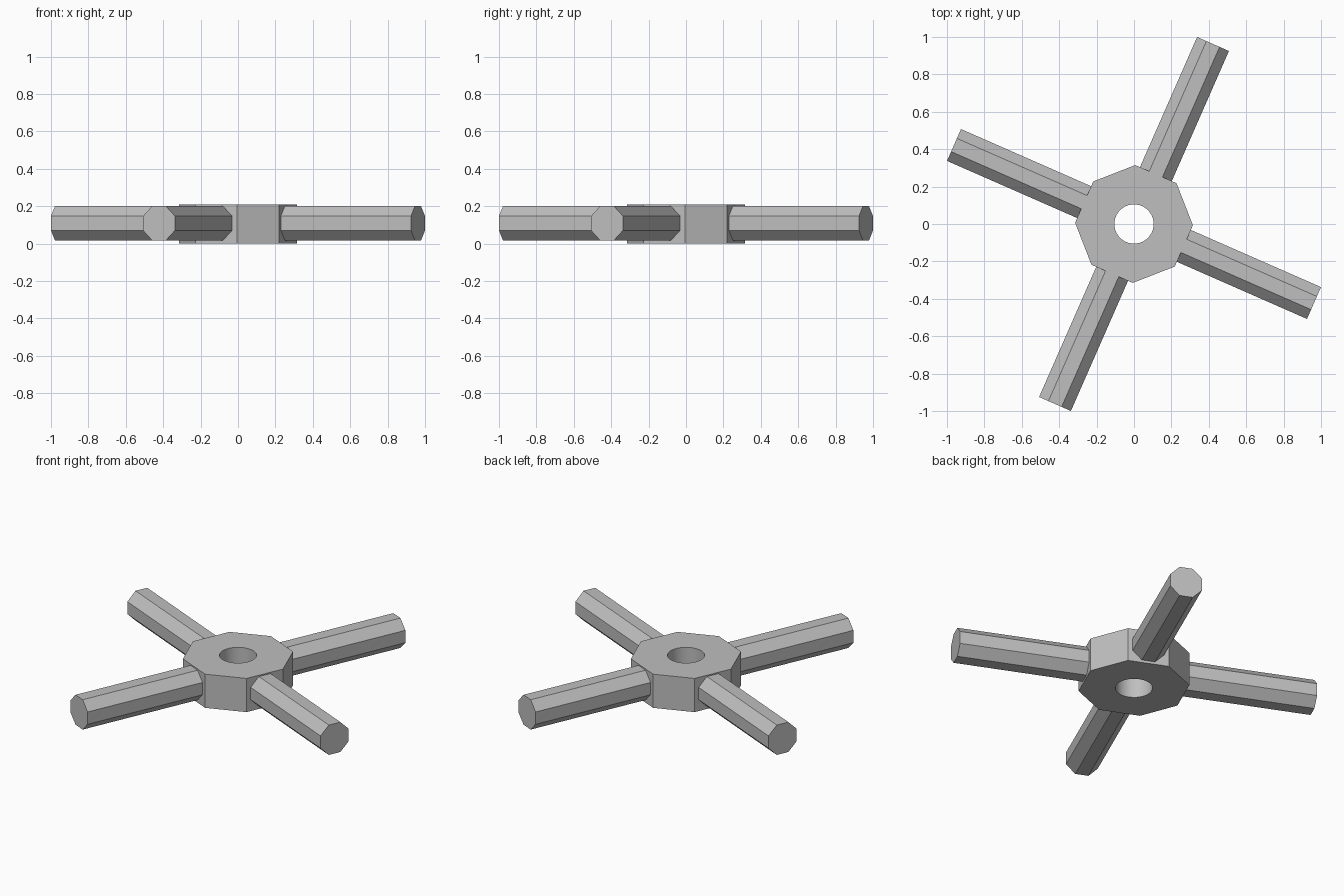
import bpy
from math import radians, pi, cos
from mathutils import Matrix, Vector

cube = bpy.data.objects.get("Cube")
if cube:
    bpy.data.objects.remove(cube, do_unlink=True)

HUB_RADIUS, HUB_HEIGHT, HOLE_RADIUS = 0.315, 0.21, 0.105
ARM_START, ARM_END, ARM_APOTHEM, ARM_Z = 0.25, 1.051, 0.093, 0.109
ARM_ANGLE = radians(66.3)

grey = bpy.data.materials.new("plain grey")
grey.use_nodes = True
colour = (0.52, 0.52, 0.52, 1)
grey.diffuse_color = colour
grey.node_tree.nodes["Principled BSDF"].inputs["Base Color"].default_value = colour


def prism(name, sides, radius, depth, matrix):
    """Add a straight prism along its local z axis."""
    bpy.ops.mesh.primitive_cylinder_add(vertices=sides, radius=radius, depth=depth)
    obj = bpy.context.object
    obj.name = name
    obj.data.transform(matrix)
    obj.data.materials.append(grey)
    return obj


# Octagonal hub with a round bore; its flats face the arms
centre = Matrix.Translation((0, 0, HUB_HEIGHT / 2))
hub = prism("hub", 8, HUB_RADIUS, HUB_HEIGHT,
            centre @ Matrix.Rotation(ARM_ANGLE + pi / 8, 4, "Z"))
cutter = prism("bore_cutter", 40, HOLE_RADIUS, HUB_HEIGHT * 2, centre)
cutter.hide_render = True
bore = hub.modifiers.new("bore", "BOOLEAN")
bore.operation = "DIFFERENCE"
bore.solver = "EXACT"
bore.object = cutter
bpy.ops.object.select_all(action="DESELECT")
hub.select_set(True)
bpy.context.view_layer.objects.active = hub
bpy.ops.object.modifier_apply(modifier=bore.name)
bpy.data.objects.remove(cutter, do_unlink=True)
bpy.ops.object.shade_smooth_by_angle(angle=radians(30))

# Four octagonal arms, each with a flat on top
length = ARM_END - ARM_START
lay_down = Matrix.Rotation(pi / 2, 4, "Y") @ Matrix.Rotation(pi / 8, 4, "Z")
outward = Matrix.Translation(Vector((ARM_START + length / 2, 0, ARM_Z)))
for i, side in enumerate(("back", "right", "front", "left")):
    turn = Matrix.Rotation(ARM_ANGLE + i * pi / 2, 4, "Z")
    prism(side + "_arm", 8, ARM_APOTHEM / cos(pi / 8), length,
          turn @ outward @ lay_down)
